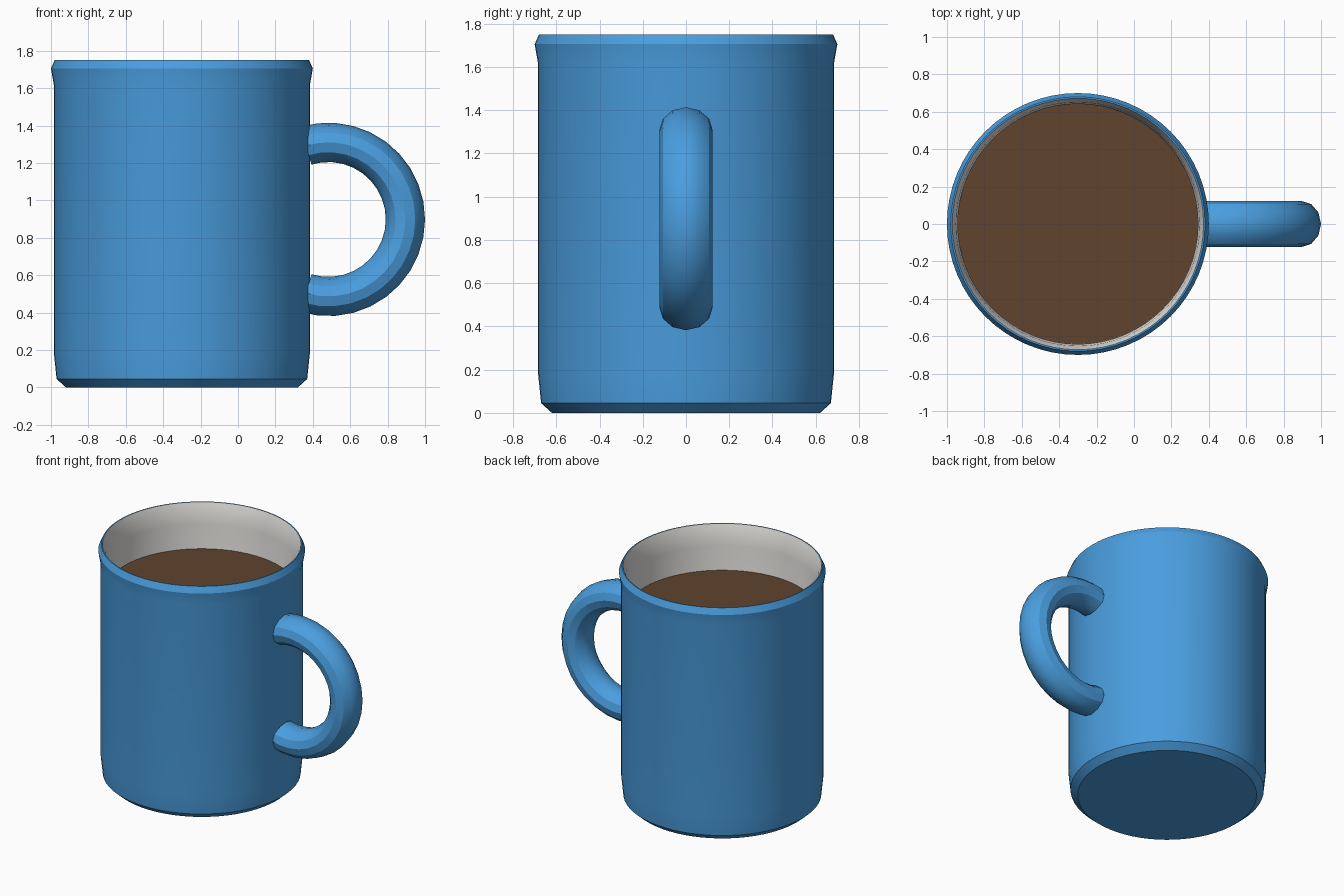
import bpy, bmesh
from math import sin, cos, pi, radians
from mathutils import Vector

cube = bpy.data.objects.get("Cube")
if cube:
    bpy.data.objects.remove(cube, do_unlink=True)


def material(name, rgb):
    m = bpy.data.materials.new(name)
    m.use_nodes = True
    m.diffuse_color = (*rgb, 1)
    m.node_tree.nodes["Principled BSDF"].inputs["Base Color"].default_value = (*rgb, 1)
    return m


blue = material("blue_glaze", (0.069, 0.342, 0.74))
white = material("white_glaze", (0.82, 0.80, 0.77))
brown = material("coffee_brown", (0.115, 0.056, 0.026))

AXIS_X = -0.30
SEGMENTS = 64


def finish(name, bm, mats):
    bmesh.ops.recalc_face_normals(bm, faces=bm.faces)
    mesh = bpy.data.meshes.new(name)
    bm.to_mesh(mesh)
    bm.free()
    for m in mats:
        mesh.materials.append(m)
    obj = bpy.data.objects.new(name, mesh)
    bpy.context.collection.objects.link(obj)
    bpy.ops.object.select_all(action='DESELECT')
    obj.select_set(True)
    bpy.context.view_layer.objects.active = obj
    bpy.ops.object.shade_smooth_by_angle(angle=radians(30))
    return obj


def bridge(bm, a, b, mat=0):
    n = len(a)
    for i in range(n):
        j = (i + 1) % n
        bm.faces.new((a[i], a[j], b[j], b[i])).material_index = mat


# Mug: one lathed wall, blue outside and white inside
outside = [(0.62, 0), (0.67, 0.045), (0.685, 0.19), (0.685, 1.62), (0.70, 1.705), (0.68, 1.75)]
inside = [(0.672, 1.75), (0.652, 1.69), (0.642, 1.60), (0.64, 0.2), (0.60, 0.08)]
bm = bmesh.new()
rings = []
for r, z in outside + inside:
    rings.append([bm.verts.new((r * cos(2 * pi * i / SEGMENTS), r * sin(2 * pi * i / SEGMENTS), z))
                  for i in range(SEGMENTS)])
for k in range(len(rings) - 1):
    bridge(bm, rings[k], rings[k + 1], int(k >= len(outside)))
bm.faces.new(rings[0])
bm.faces.new(rings[-1]).material_index = 1
finish("mug_body", bm, [blue, white]).location.x = AXIS_X

# Drink surface
bm = bmesh.new()
bmesh.ops.create_circle(bm, cap_ends=True, segments=SEGMENTS, radius=0.643)
finish("coffee", bm, [brown]).location = (AXIS_X, 0, 1.415)

# Handle: oval section swept along an arc whose ends sit inside the wall
centre, sweep, steps, sides = Vector((0.483, 0, 0.898)), radians(107), 20, 12
bm = bmesh.new()
sections = []
for s in range(steps + 1):
    a = -sweep + 2 * sweep * s / steps
    outward = Vector((cos(a), 0, sin(a)))
    sections.append([bm.verts.new(centre + outward * (0.412 + 0.105 * cos(2 * pi * i / sides))
                                  + Vector((0, 0.123 * sin(2 * pi * i / sides), 0)))
                     for i in range(sides)])
for a, b in zip(sections, sections[1:]):
    bridge(bm, a, b)
bm.faces.new(sections[0])
bm.faces.new(sections[-1])
finish("handle", bm, [blue])
